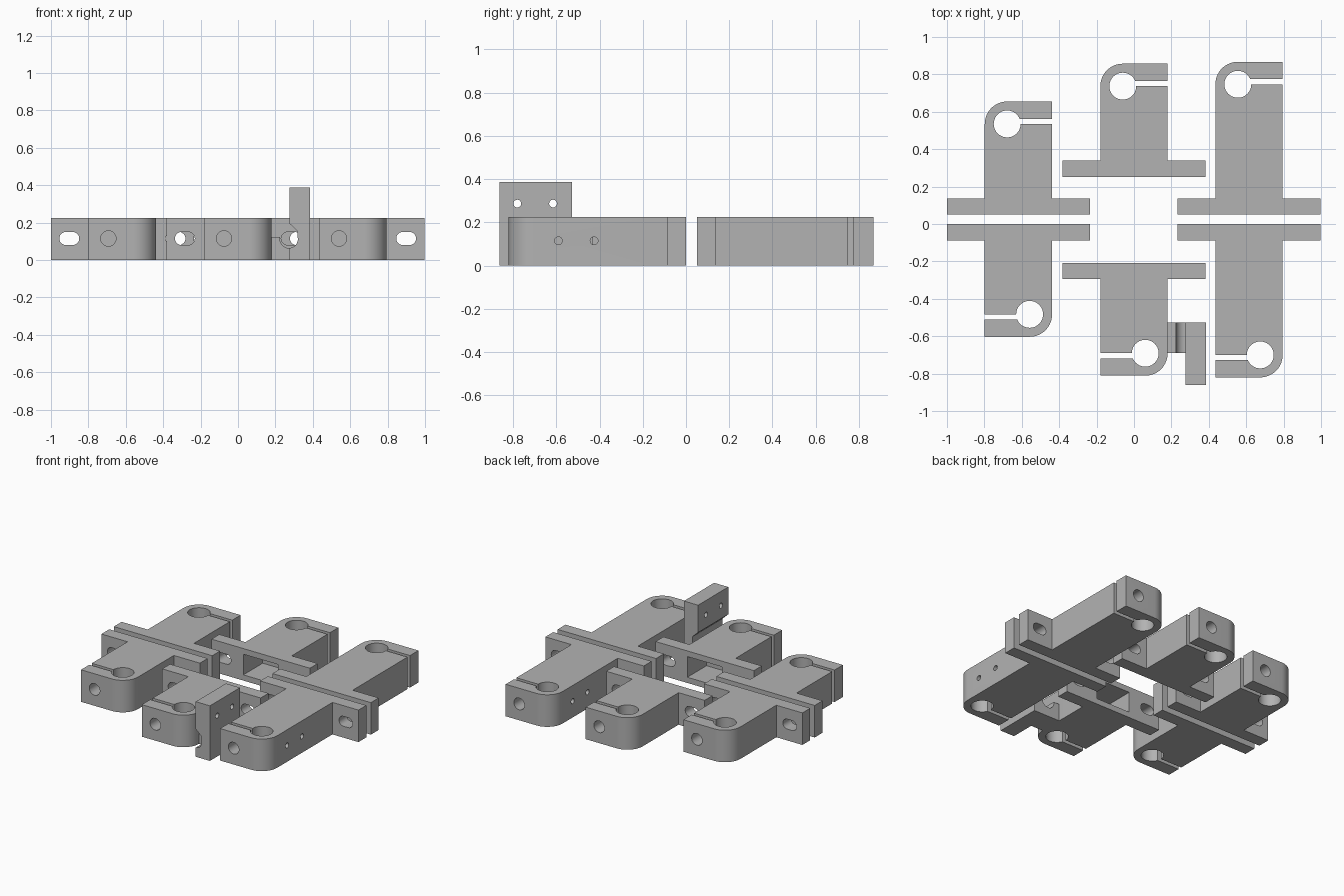
import bpy, bmesh, math
from mathutils import Matrix, Vector

if "Cube" in bpy.data.objects:
    bpy.data.objects.remove(bpy.data.objects["Cube"])

GREY = bpy.data.materials.new("machined grey")
GREY.use_nodes = True
GREY.diffuse_color = (0.45, 0.45, 0.45, 1)
GREY.node_tree.nodes["Principled BSDF"].inputs["Base Color"].default_value = (0.45, 0.45, 0.45, 1)

H = 0.225          # bracket height
MID = 0.115        # height of all cross holes
HALF = 0.18        # half width of a stem
FLANGE = 0.3825    # half width of a flange
THICK = 0.087      # flange thickness


def prism(name, points, depth, matrix=Matrix()):
    """Extrude a flat outline upward by depth, then place it."""
    bm = bmesh.new()
    face = bm.faces.new([bm.verts.new((x, y, 0)) for x, y in points])
    ext = bmesh.ops.extrude_face_region(bm, geom=[face])
    moved = [v for v in ext["geom"] if isinstance(v, bmesh.types.BMVert)]
    bmesh.ops.translate(bm, vec=(0, 0, depth), verts=moved)
    bmesh.ops.transform(bm, matrix=matrix, verts=bm.verts)
    bmesh.ops.recalc_face_normals(bm, faces=bm.faces)
    mesh = bpy.data.meshes.new(name)
    bm.to_mesh(mesh)
    bm.free()
    mesh.materials.append(GREY)
    obj = bpy.data.objects.new(name, mesh)
    bpy.context.collection.objects.link(obj)
    return obj


def rect(x0, x1, y0, y1):
    return [(x0, y0), (x1, y0), (x1, y1), (x0, y1)]


def arc(cx, cy, r, start, end, n):
    return [(cx + r * math.cos(math.radians(start + (end - start) * i / n)),
             cy + r * math.sin(math.radians(start + (end - start) * i / n))) for i in range(n + 1)]


def circle(cx, cy, r, n=40):
    return arc(cx, cy, r, 0, 360, n)[:-1]


def along_y(y):
    """Outline (x, z) extruded toward -y, starting at y."""
    return Matrix.Translation((0, y, 0)) @ Matrix.Rotation(math.pi / 2, 4, "X")


def along_x(x):
    """Outline (y, z) extruded toward +x, starting at x."""
    return Matrix.Translation((x, 0, 0)) @ Matrix(((0, 0, 1, 0), (1, 0, 0, 0), (0, 1, 0, 0), (0, 0, 0, 1)))


def carve(obj, *cutters):
    bpy.context.view_layer.objects.active = obj
    for cutter in cutters:
        cutter.hide_render = True
        mod = obj.modifiers.new("cut", "BOOLEAN")
        mod.operation = "DIFFERENCE"
        mod.solver = "EXACT"
        mod.object = cutter
        bpy.ops.object.modifier_apply(modifier=mod.name)
        bpy.data.objects.remove(cutter)


def finish(obj):
    bpy.ops.object.select_all(action="DESELECT")
    obj.select_set(True)
    bpy.context.view_layer.objects.active = obj
    bpy.ops.object.shade_smooth_by_angle(angle=math.radians(30))


def bracket(name, x, y, length, turned, side_holes):
    """Clamp bracket: flange at local y = 0, split clamp at y = length."""
    hole_y = length - 0.12
    outline = [(-FLANGE, 0), (FLANGE, 0), (FLANGE, THICK), (HALF, THICK), (HALF, length)]
    outline += arc(-0.06, hole_y, 0.12, 90, 180, 14)
    outline += [(-HALF, THICK), (-FLANGE, THICK)]
    body = prism(name, outline, H)
    down = Matrix.Translation((0, 0, -0.1))

    # Rod bore, clamp split and clamping screw hole
    cuts = [prism("bore", circle(-0.06, hole_y, 0.072), 0.5, down),
            prism("split", rect(-0.06, 0.3, length - 0.12, length - 0.093), 0.5, down),
            prism("screw_hole", circle(0.075, MID, 0.041), 0.35, along_y(length + 0.1))]
    # Hollow behind the flange
    cuts.append(prism("hollow", rect(-0.135, 0.135, 0.04, 0.185), length - 0.29, along_y(length - 0.39)))
    # Slotted mounting holes
    for s in (-1, 1):
        cx = s * 0.284
        stadium = arc(cx + 0.018, MID, 0.035, -90, 90, 12) + arc(cx - 0.018, MID, 0.035, 90, 270, 12)
        cuts.append(prism("mount_slot", stadium, 0.3, along_y(0.2)))
    # Pair of small blind holes in the side
    if side_holes:
        for d in (0.23, 0.395):
            cuts.append(prism("side_hole", circle(length - d, MID, 0.018, 20), 0.25, along_x(-0.3)))
    carve(body, *cuts)
    body.location = (x, y, 0)
    body.rotation_euler.z = math.pi if turned else 0
    finish(body)


# Six brackets in two opposed rows
bracket("back_right_bracket", -0.618, 0.05, 0.605, False, False)
bracket("back_middle_bracket", 0, 0.252, 0.605, False, False)
bracket("back_left_bracket", 0.615, 0.05, 0.817, False, True)
bracket("front_right_bracket", -0.618, 0, 0.603, True, False)
bracket("front_middle_bracket", 0, -0.208, 0.603, True, False)
bracket("front_left_bracket", 0.615, 0, 0.82, True, True)

# Upright plate with a chamfered round groove and two screw holes
groove = circle(0.272, 0.112, 0.048)
plate = prism("upright_plate", rect(0.275, 0.385, 0, 0.387), 0.335, along_y(-0.527))
wedge = [(0.2, 0.112), (0.318, 0.112), (0.318, 0.155), (0.275, 0.195), (0.2, 0.195)]
cuts = [prism("groove", groove, 0.6, along_y(-0.4)),
        prism("wedge", wedge, 0.6, along_y(-0.4))]
for y in (-0.78, -0.615):
    cuts.append(prism("plate_hole", circle(y, 0.287, 0.018, 20), 0.4, along_x(0.15)))
carve(plate, *cuts)
finish(plate)

# Low foot that carries the other half of the groove
foot = prism("plate_foot", rect(0.178, 0.275, 0, 0.122), 0.163, along_y(-0.527))
carve(foot, prism("groove", groove, 0.6, along_y(-0.4)))
finish(foot)
